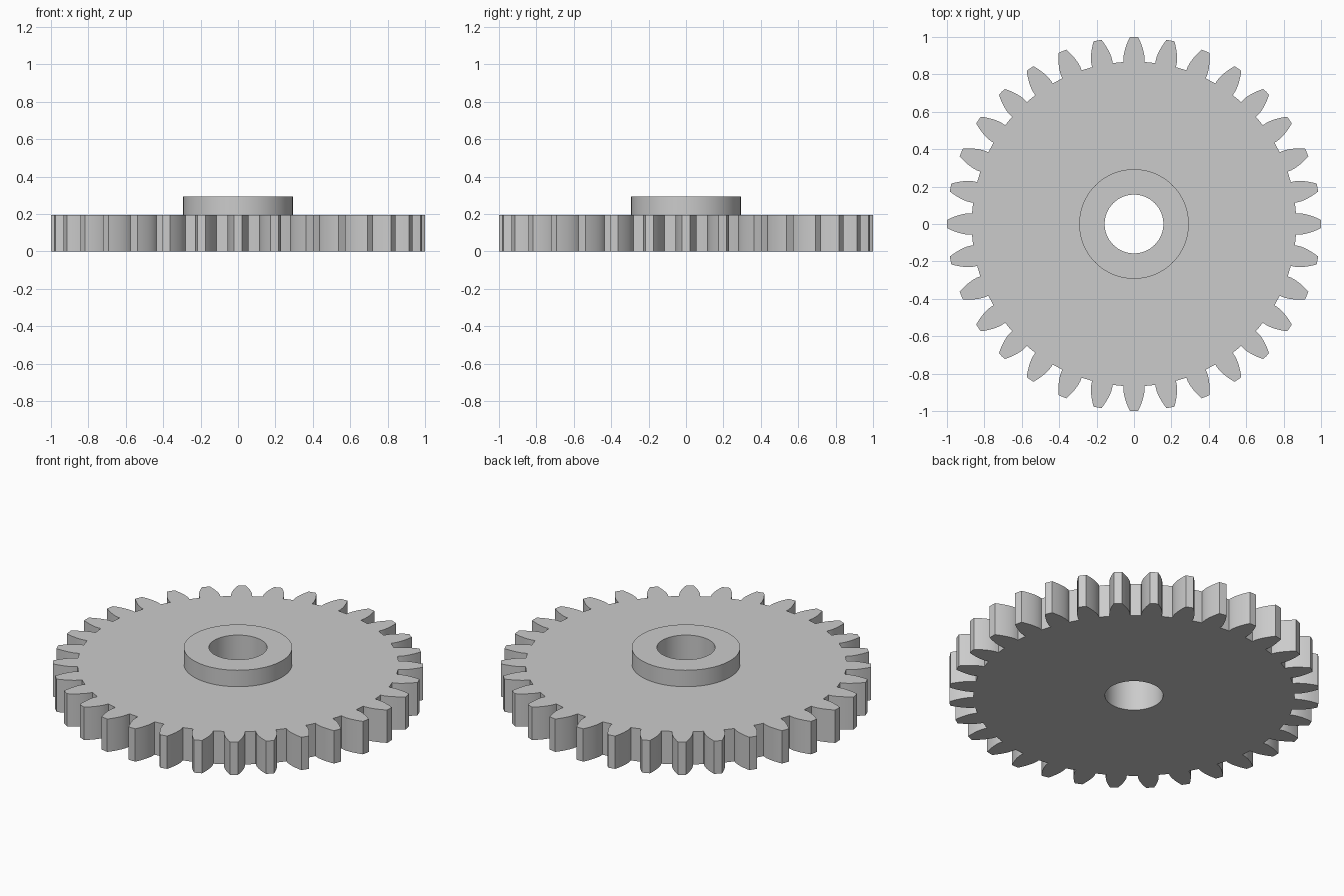
import bpy, bmesh
from math import pi, cos, sin, tan, acos, sqrt

if "Cube" in bpy.data.objects:
    bpy.data.objects.remove(bpy.data.objects["Cube"])

TEETH = 32
MODULE = 1 / 17
TIP_R = 1.0
PITCH_R = TEETH * MODULE / 2
BASE_R = PITCH_R * cos(pi / 9)
ROOT_R = TIP_R - 2.25 * MODULE
BORE_R, HUB_R = 0.157, 0.293
PLATE_TOP, HUB_TOP = 0.196, 0.294


def inv(r):
    """Involute angle at radius r."""
    a = acos(min(1, BASE_R / r))
    return tan(a) - a


def half_angle(r):
    """Half the angular thickness of a tooth at radius r."""
    return pi / (2 * TEETH) + inv(PITCH_R) - inv(max(r, BASE_R))


def gear_outline(steps=6):
    radii = [ROOT_R] + [BASE_R + (TIP_R - BASE_R) * i / steps for i in range(steps + 1)]
    tooth = [(r, -half_angle(r)) for r in radii]
    tooth += [(TIP_R, 0)]
    tooth += [(r, half_angle(r)) for r in reversed(radii)]
    tooth += [(ROOT_R, pi / TEETH)]
    pts = []
    for k in range(TEETH):
        c = 2 * pi * k / TEETH
        pts += [(r * cos(c + a), r * sin(c + a)) for r, a in tooth]
    return pts


def circle(r, n=96):
    return [(r * cos(2 * pi * i / n), r * sin(2 * pi * i / n)) for i in range(n)]


bm = bmesh.new()


def loop(pts, z):
    vs = [bm.verts.new((x, y, z)) for x, y in pts]
    for a, b in zip(vs, vs[1:] + vs[:1]):
        bm.edges.new((a, b))
    return vs


def wall(lo, hi):
    n = len(lo)
    for i in range(n):
        j = (i + 1) % n
        bm.faces.new((lo[i], lo[j], hi[j], hi[i]))


def cap(outer, inner):
    edges = [bm.edges.get((l[i - 1], l[i])) for l in (outer, inner) for i in range(len(l))]
    bmesh.ops.triangle_fill(bm, edges=edges, use_beauty=True)


# Toothed plate
outline = gear_outline()
rim_lo, rim_hi = loop(outline, 0), loop(outline, PLATE_TOP)
# Raised hub and through bore
hub_lo, hub_hi = loop(circle(HUB_R), PLATE_TOP), loop(circle(HUB_R), HUB_TOP)
bore_lo, bore_hi = loop(circle(BORE_R), 0), loop(circle(BORE_R), HUB_TOP)

cap(rim_lo, bore_lo)
cap(rim_hi, hub_lo)
wall(rim_lo, rim_hi)
wall(hub_lo, hub_hi)
wall(hub_hi, bore_hi)
wall(bore_lo, bore_hi)
bmesh.ops.recalc_face_normals(bm, faces=bm.faces[:])

mesh = bpy.data.meshes.new("spur_gear")
bm.to_mesh(mesh)
bm.free()
gear = bpy.data.objects.new("spur_gear", mesh)
bpy.context.collection.objects.link(gear)
bpy.context.view_layer.objects.active = gear
gear.select_set(True)
bpy.ops.object.shade_smooth_by_angle(angle=pi / 9)
